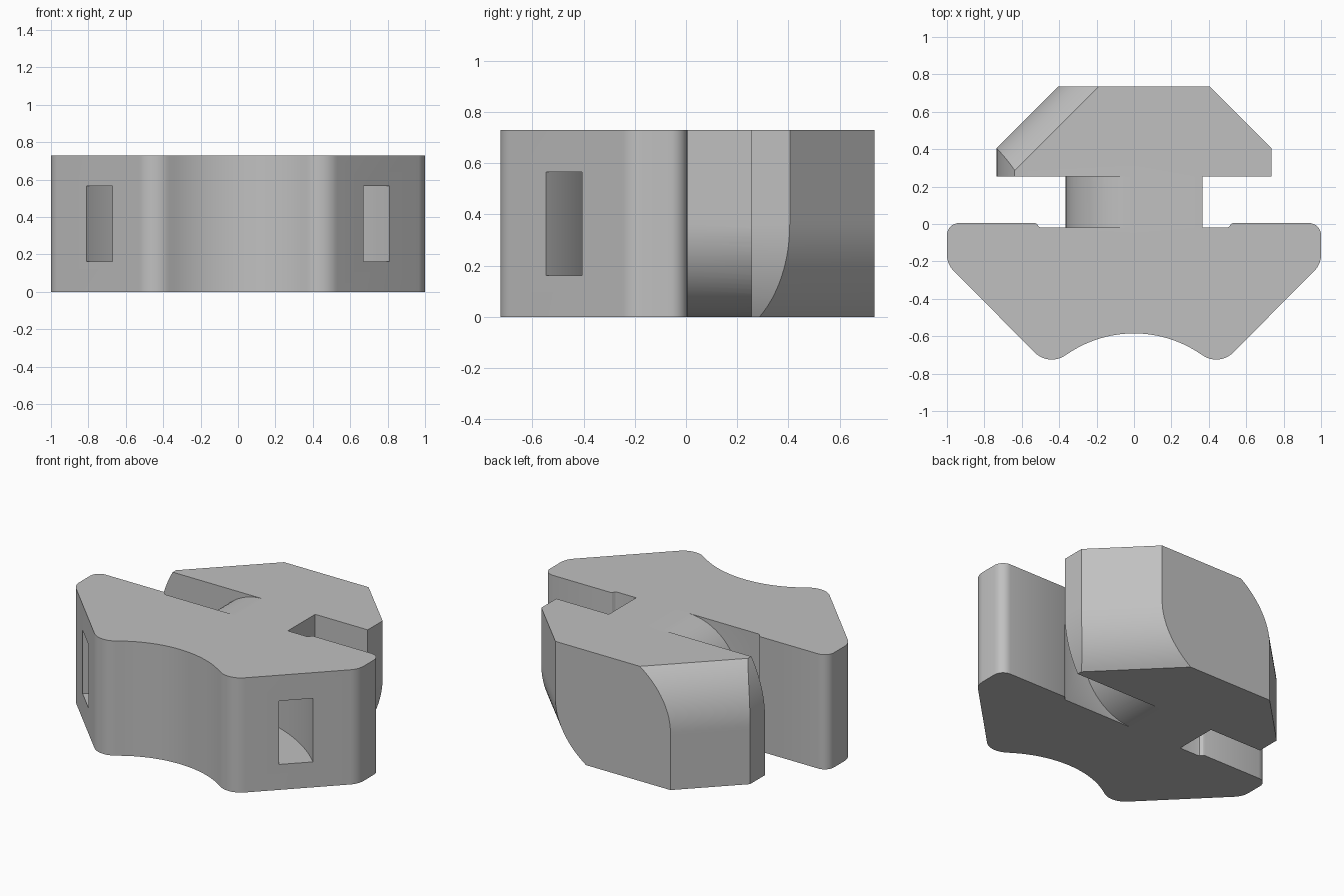
import bpy, bmesh
from math import sin, cos, radians, sqrt

cube = bpy.data.objects.get("Cube")
if cube:
    bpy.data.objects.remove(cube, do_unlink=True)

H = 0.73            # overall height
MID = H / 2
CLAMP_Y = -1.215    # centre of the clamped round bar

grey = bpy.data.materials.new("light grey")
grey.use_nodes = True
grey.diffuse_color = (0.53, 0.53, 0.53, 1)
grey.node_tree.nodes["Principled BSDF"].inputs["Base Color"].default_value = grey.diffuse_color


def arc(cx, cy, r, a0, a1, n):
    """Points on a circle from angle a0 to a1 in degrees."""
    angles = [radians(a0 + (a1 - a0) * i / n) for i in range(n + 1)]
    return [(cx + r * cos(a), cy + r * sin(a)) for a in angles]


def loft(name, rings):
    """Closed solid skinned through matching rings of points."""
    bm = bmesh.new()
    rows = [[bm.verts.new(p) for p in ring] for ring in rings]
    for a, b in zip(rows, rows[1:]):
        for i in range(len(a)):
            j = (i + 1) % len(a)
            bm.faces.new((a[i], a[j], b[j], b[i]))
    bm.faces.new(rows[0][::-1])
    bm.faces.new(rows[-1])
    bmesh.ops.recalc_face_normals(bm, faces=bm.faces)
    mesh = bpy.data.meshes.new(name)
    bm.to_mesh(mesh)
    bm.free()
    mesh.materials.append(grey)
    obj = bpy.data.objects.new(name, mesh)
    bpy.context.collection.objects.link(obj)
    return obj


def prism(name, outline, z0, z1):
    return loft(name, [[(x, y, z) for x, y in outline] for z in (z0, z1)])


def combine(target, tool, operation):
    mod = target.modifiers.new(operation.lower(), 'BOOLEAN')
    mod.operation, mod.solver, mod.object = operation, 'EXACT', tool
    bpy.context.view_layer.objects.active = target
    bpy.ops.object.modifier_apply(modifier=mod.name)
    bpy.data.objects.remove(tool, do_unlink=True)


# Clamp body: half outline from the slot floor round to the concave saddle
half = [(0.495, -0.02), (0.507, -0.016), (0.52, 0.001), (0.53, 0.005)]
half += arc(0.935, -0.06, 0.065, 90, 0, 8)
half += arc(0.88, -0.165, 0.12, 0, -45, 8)
half += arc(0.44, -0.598, 0.127, -45, -125.5, 12)
half += arc(0, CLAMP_Y, 0.63, 54.5, 90, 16)[1:]
outline = half + [(-x, y) for x, y in half[-2::-1]]
body = prism("clamp_nut", outline, 0, H)

# Neck: two opposite corners rounded so it can turn inside the slot
R = MID
lobe = arc(0, MID, R, 90, 180, 24) + [(-R, 0)]
lobe += arc(0, MID, R, -90, 0, 24) + [(R, H)]
neck = loft("neck", [[(x, y, z) for x, z in lobe] for y in (-0.05, 0.32)])


# Hammer head: each level is inset on the side that sweeps as it turns
def head_side(drop):
    x = sqrt(0.735 ** 2 - drop ** 2)
    diagonal = 1.14 - sqrt(2) * (0.514 - sqrt(0.514 ** 2 - drop ** 2))
    return [(x, 0.255), (x, diagonal - x), (diagonal - 0.735, 0.735)]


levels = []
for i in range(41):
    z = H * i / 40
    right = head_side(max(MID - z, 0))
    left = head_side(max(z - MID, 0))
    levels.append([(x, y, z) for x, y in right] + [(-x, y, z) for x, y in left[::-1]])
head = loft("hammer_head", levels)

# Curved strap channel running through the body around the saddle
ring = arc(0, CLAMP_Y, 1.146, 35, 145, 64) + arc(0, CLAMP_Y, 0.948, 145, 35, 64)
channel = prism("strap_channel", ring, 0.162, 0.566)

combine(body, neck, 'UNION')
combine(body, head, 'UNION')
combine(body, channel, 'DIFFERENCE')

bpy.ops.object.select_all(action='DESELECT')
body.select_set(True)
bpy.context.view_layer.objects.active = body
bpy.ops.object.shade_smooth_by_angle(angle=radians(25))
